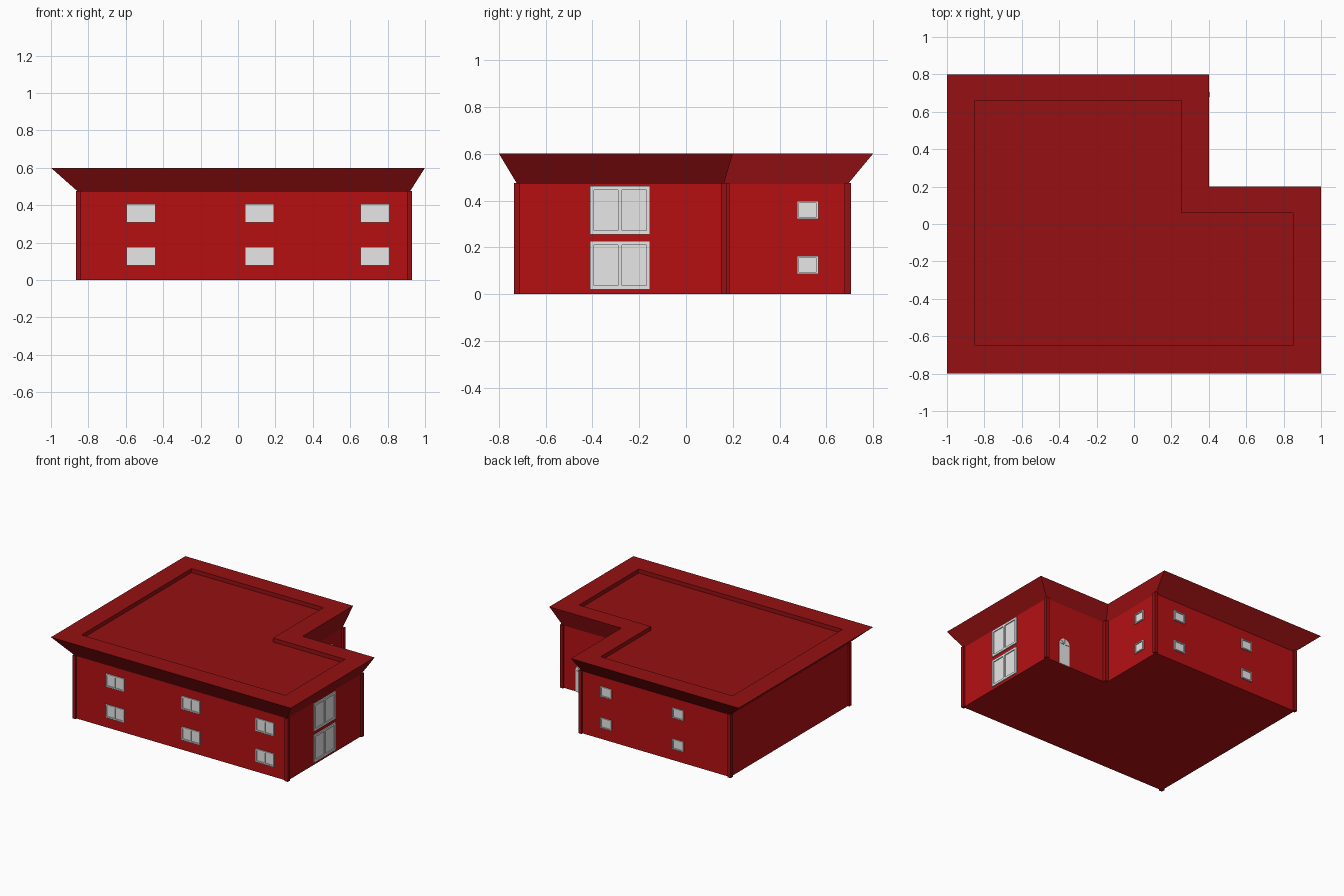
import bpy, bmesh, math
from mathutils import Matrix, Vector

if "Cube" in bpy.data.objects:
    bpy.data.objects.remove(bpy.data.objects["Cube"])


def material(name, r, g, b):
    m = bpy.data.materials.new(name)
    m.diffuse_color = (r, g, b, 1)
    m.use_nodes = True
    m.node_tree.nodes["Principled BSDF"].inputs["Base Color"].default_value = m.diffuse_color
    return m


WALL = material("wall red", 0.46, 0.005, 0.006)
ROOF = material("dark red", 0.30, 0.005, 0.006)
PALE = material("pale grey", 0.8, 0.8, 0.8)


def finish(name, bm, mat):
    bmesh.ops.recalc_face_normals(bm, faces=bm.faces)
    me = bpy.data.meshes.new(name)
    bm.to_mesh(me)
    bm.free()
    me.materials.append(mat)
    ob = bpy.data.objects.new(name, me)
    bpy.context.collection.objects.link(ob)
    return ob


def outline(x0, y0, x1, y1, xi, yi):
    """L-shaped plan with the notch at the back right."""
    return [(x0, y0), (x1, y0), (x1, yi), (xi, yi), (xi, y1), (x0, y1)]


def loft(name, layers, mat):
    """Closed solid through a list of (outline, height) rings."""
    bm = bmesh.new()
    rings = [[bm.verts.new((x, y, z)) for x, y in pts] for pts, z in layers]
    n = len(rings[0])
    for a, b in zip(rings, rings[1:]):
        for i in range(n):
            j = (i + 1) % n
            bm.faces.new((a[i], a[j], b[j], b[i]))
    bm.faces.new(rings[0][::-1])
    bm.faces.new(rings[-1])
    return finish(name, bm, mat)


def box(bm, lo, hi):
    lo, hi = Vector(lo), Vector(hi)
    s = hi - lo
    mat = Matrix.Translation((lo + hi) / 2) @ Matrix.Diagonal((s.x, s.y, s.z, 1))
    bmesh.ops.create_cube(bm, size=1, matrix=mat)


def window(name, x, y, z, w, h, panes, turn, bar):
    """Framed window facing local -y, turned about z."""
    bm = bmesh.new()
    W, H, d = w / 2, h / 2, 0.009
    box(bm, (-W + bar / 2, -0.002, -H + bar / 2), (W - bar / 2, 0.004, H - bar / 2))
    for s in (-1, 1):
        c = s * (H - bar / 2)
        box(bm, (-W, -d, c - bar / 2), (W, 0.004, c + bar / 2))
    for i in range(panes + 1):
        c = -W + bar / 2 + i * (w - bar) / panes
        box(bm, (c - bar / 2, -d, -H + bar), (c + bar / 2, 0.004, H - bar))
    ob = finish(name, bm, PALE)
    ob.location = (x, y, z)
    ob.rotation_euler.z = math.radians(turn)


# Walls and flared flat roof with a sunken deck
X0, X1, XI = -0.853, 0.917, 0.386
Y0, Y1, YI = -0.722, 0.692, 0.162
plan = outline(X0, Y0, X1, Y1, XI, YI)
eaves = outline(-1, -0.8, 1, 0.8, 0.4, 0.2)
deck = outline(-0.85, -0.65, 0.85, 0.66, 0.25, 0.06)
loft("walls", [(plan, 0), (plan, 0.47)], WALL)
loft("roof", [(plan, 0.47), (eaves, 0.6), (deck, 0.6), (deck, 0.57)], ROOF)

# Corner posts (the inner one stands out into the notch)
for i, (x, y) in enumerate(plan):
    if i == 3:
        x, y = x + 0.012, y + 0.012
    elif i == 4:
        x += 0.004
    bm = bmesh.new()
    box(bm, (x - 0.013, y - 0.013, 0), (x + 0.013, y + 0.013, 0.475))
    finish(f"corner_post_{i + 1}", bm, ROOF)

# Front double windows
for x in (-0.518, 0.115, 0.732):
    for z in (0.126, 0.358):
        window("front_window", x, Y0, z, 0.154, 0.099, 2, 0, 0.01)

# Tall double windows on the right
for z in (0.123, 0.358):
    window("tall_window", X1, -0.282, z, 0.256, 0.206, 2, 90, 0.016)

# Small windows on the back wing
for z in (0.124, 0.359):
    window("wing_window", XI, 0.52, z, 0.092, 0.076, 1, 90, 0.008)
    for x in (0.18, -0.42):
        window("back_window", x, Y1, z, 0.092, 0.076, 1, 180, 0.008)

# Arched door in the notch, with a fanlight of thin raised bars
DX, R, SPRING = 0.76, 0.045, 0.16
arc = [(R * math.cos(math.pi * i / 12), SPRING + R * math.sin(math.pi * i / 12)) for i in range(13)]
bm = bmesh.new()
prof = [(-R, 0), (R, 0)] + arc
face = bm.faces.new([bm.verts.new((DX + x, YI - 0.002, z)) for x, z in prof])
ext = bmesh.ops.extrude_face_region(bm, geom=[face])
bmesh.ops.translate(bm, vec=(0, 0.007, 0), verts=[v for v in ext["geom"] if isinstance(v, bmesh.types.BMVert)])
finish("door", bm, PALE)

bm = bmesh.new()
for a in (0, 45, 90, 135, 180):
    t = math.radians(a)
    mat = (Matrix.Translation((DX, YI + 0.006, SPRING)) @ Matrix.Rotation(-t, 4, 'Y')
           @ Matrix.Translation((0.02, 0, 0)) @ Matrix.Diagonal((0.036, 0.006, 0.004, 1)))
    bmesh.ops.create_cube(bm, size=1, matrix=mat)
finish("door_fanlight", bm, PALE)
